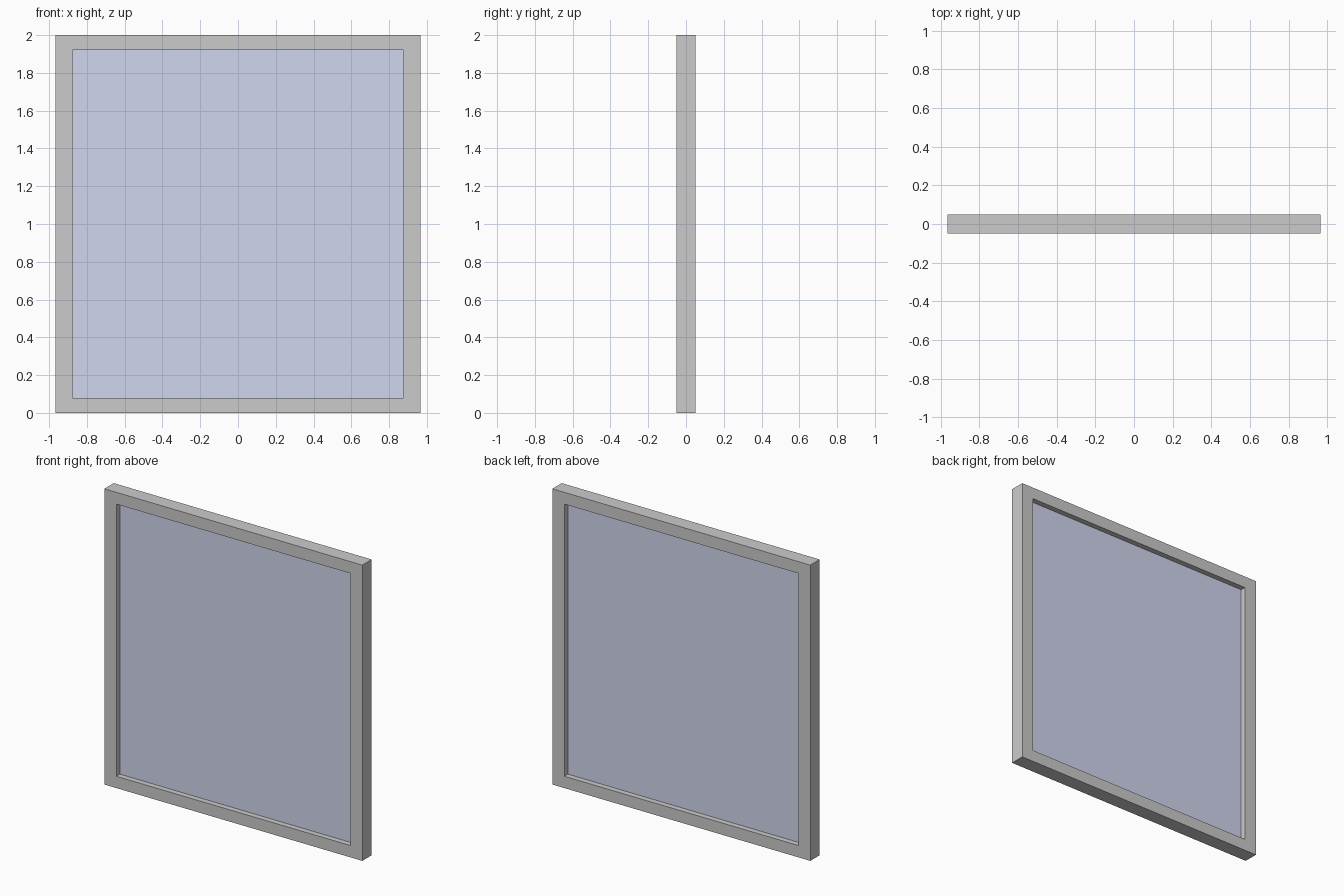
import bpy, bmesh

if "Cube" in bpy.data.objects:
    bpy.data.objects.remove(bpy.data.objects["Cube"])

HALF_W, HEIGHT, HALF_D = 0.965, 2.0, 0.05   # outer frame size
IN_W, IN_Z0, IN_Z1 = 0.875, 0.08, 1.92      # opening
PANE_D = 0.0125                             # half thickness of pane


def add_object(name, bm):
    bmesh.ops.recalc_face_normals(bm, faces=bm.faces)
    mesh = bpy.data.meshes.new(name)
    bm.to_mesh(mesh)
    bm.free()
    obj = bpy.data.objects.new(name, mesh)
    bpy.context.collection.objects.link(obj)
    return obj


def rect(bm, half_w, z0, z1, y):
    corners = ((-half_w, z0), (half_w, z0), (half_w, z1), (-half_w, z1))
    return [bm.verts.new((x, y, z)) for x, z in corners]


# Frame: a rectangular section swept around the opening
bm = bmesh.new()
loops = [rect(bm, HALF_W, 0, HEIGHT, -HALF_D),
         rect(bm, HALF_W, 0, HEIGHT, HALF_D),
         rect(bm, IN_W, IN_Z0, IN_Z1, HALF_D),
         rect(bm, IN_W, IN_Z0, IN_Z1, -HALF_D)]
for a, b in zip(loops, loops[1:] + loops[:1]):
    for i in range(4):
        j = (i + 1) % 4
        bm.faces.new((a[i], a[j], b[j], b[i]))
add_object("window_frame", bm)

# Glass pane set midway in the frame depth
bm = bmesh.new()
bmesh.ops.create_cube(bm, size=1)
bmesh.ops.scale(bm, vec=(2 * IN_W, 2 * PANE_D, IN_Z1 - IN_Z0), verts=bm.verts)
bmesh.ops.translate(bm, vec=(0, 0, (IN_Z0 + IN_Z1) / 2), verts=bm.verts)
pane = add_object("glass_pane", bm)
mat = bpy.data.materials.new("blue_grey_glass")
mat.diffuse_color = (0.64, 0.67, 0.86, 1)
mat.use_nodes = True
mat.node_tree.nodes["Principled BSDF"].inputs["Base Color"].default_value = mat.diffuse_color
pane.data.materials.append(mat)
